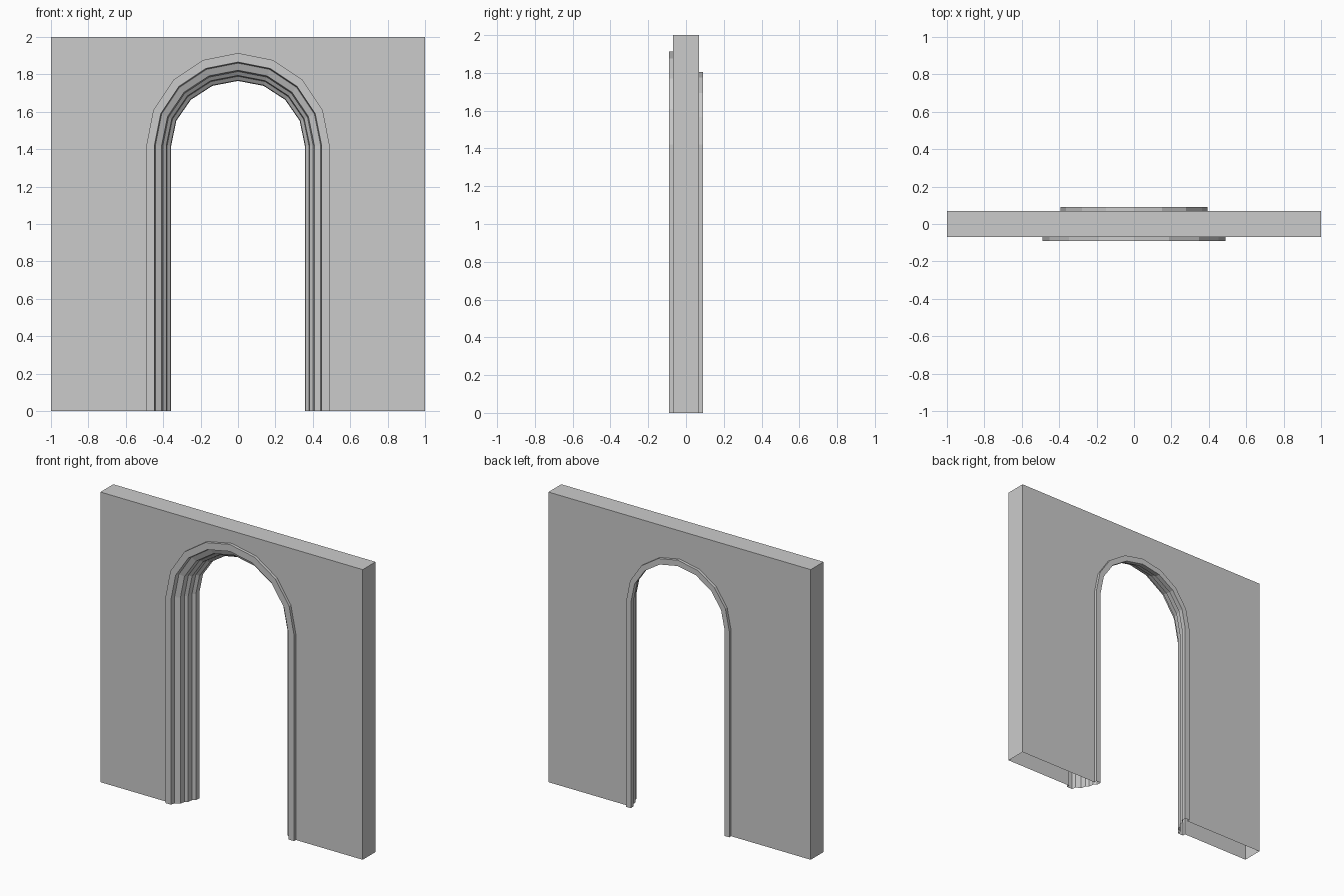
import bpy, bmesh, math

if "Cube" in bpy.data.objects:
    bpy.data.objects.remove(bpy.data.objects["Cube"])

SPRING = 1.42    # height where the arch starts
SEGMENTS = 8     # flat facets in the arch
WALL = 0.07      # half the wall thickness


def arch_outline(r):
    """Doorway outline in (x, z), slightly elliptical, right foot to left foot."""
    rise = 0.345 + (r - 0.357) * 1.12
    pts = [(r, 0)]
    for i in range(SEGMENTS + 1):
        a = math.pi * i / SEGMENTS
        pts.append((r * math.cos(a), SPRING + rise * math.sin(a)))
    return pts + [(-r, 0)]


def finish(bm, name):
    mesh = bpy.data.meshes.new(name)
    bmesh.ops.remove_doubles(bm, verts=bm.verts, dist=1e-5)
    bmesh.ops.recalc_face_normals(bm, faces=bm.faces)
    bm.to_mesh(mesh)
    bm.free()
    ob = bpy.data.objects.new(name, mesh)
    bpy.context.collection.objects.link(ob)


# Wall: two pierced faces plus top and ends, open underneath
bm = bmesh.new()
rims = []
for y, r in ((-WALL, 0.49), (WALL, 0.393)):
    rim = [bm.verts.new((x, y, z)) for x, z in ((-1, 0), (-1, 2), (1, 2), (1, 0))]
    hole = [bm.verts.new((x, y, z)) for x, z in arch_outline(r)]
    # split at the crown so each half is a simple polygon
    mid = len(hole) // 2
    crown = bm.verts.new((0, y, 2))
    bm.faces.new([crown, rim[2], rim[3]] + hole[:mid + 1])
    bm.faces.new([rim[1], crown] + hole[mid:] + [rim[0]])
    bmesh.ops.dissolve_edges(bm, edges=[], use_verts=False)
    rims.append(rim + [crown])
(a0, a1, a2, a3, ac), (b0, b1, b2, b3, bc) = rims
for f in ((a0, a1, b1, b0), (a1, ac, bc, b1), (ac, a2, b2, bc), (a2, a3, b3, b2)):
    bm.faces.new(f)
finish(bm, "wall")

# Stepped frame: moulding profile (radius, y) swept around the doorway
profile = [(0.49, -0.07), (0.49, -0.09), (0.447, -0.09), (0.442, -0.06),
           (0.408, -0.045), (0.402, -0.01), (0.383, 0.005), (0.379, 0.04),
           (0.36, 0.055), (0.357, 0.09), (0.393, 0.09), (0.393, 0.07)]
bm = bmesh.new()
rings = [[bm.verts.new((x, y, z)) for x, z in arch_outline(r)] for r, y in profile]
for p, q in zip(rings, rings[1:]):
    for i in range(len(p) - 1):
        bm.faces.new((p[i], p[i + 1], q[i + 1], q[i]))
finish(bm, "arch_frame")
